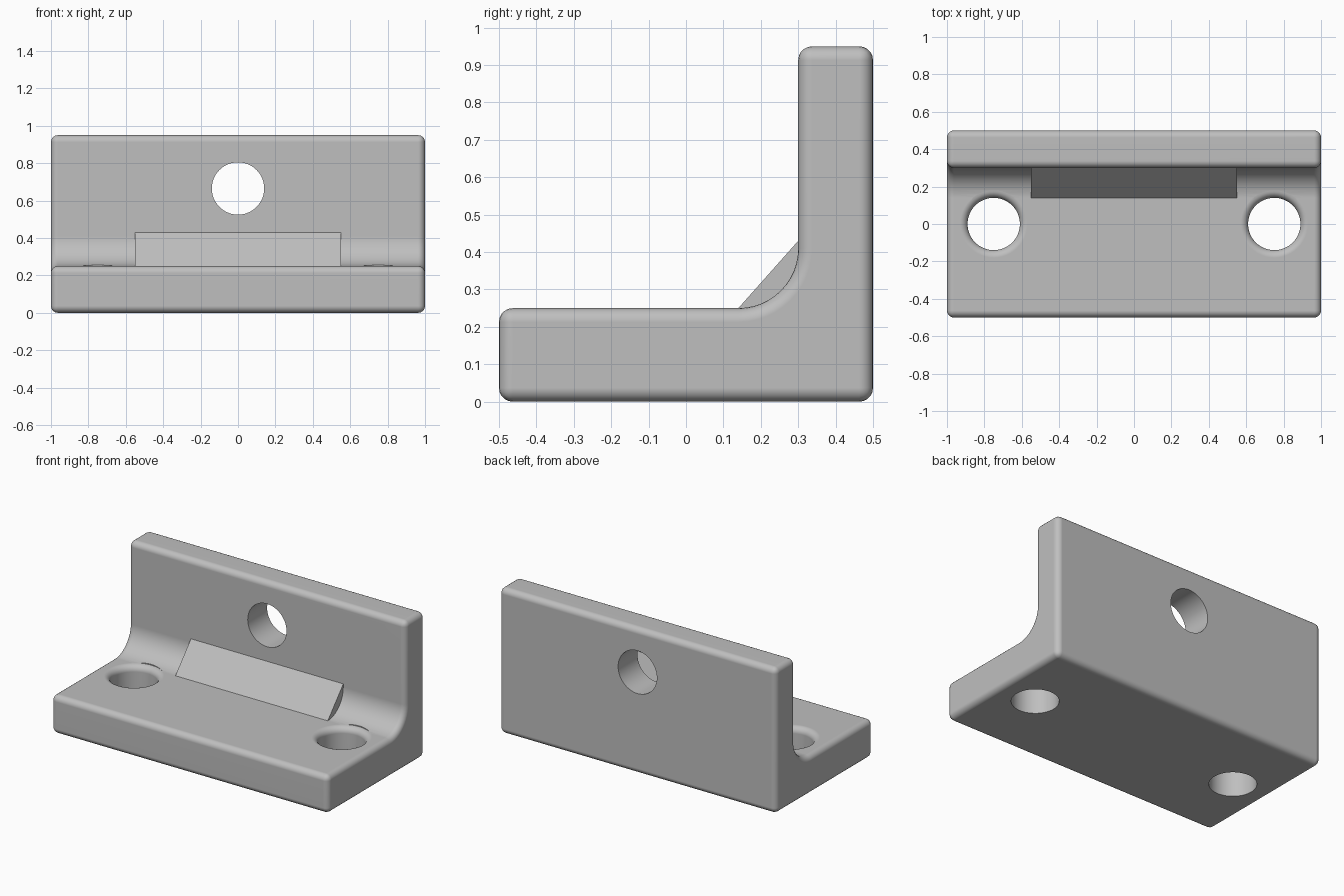
import bpy, bmesh, math

if "Cube" in bpy.data.objects:
    bpy.data.objects.remove(bpy.data.objects["Cube"])

grey = bpy.data.materials.new("bracket grey")
grey.diffuse_color = (0.52, 0.52, 0.52, 1)
grey.use_nodes = True
grey.node_tree.nodes["Principled BSDF"].inputs["Base Color"].default_value = grey.diffuse_color


def mesh_object(name, bm):
    bmesh.ops.recalc_face_normals(bm, faces=bm.faces[:])
    mesh = bpy.data.meshes.new(name)
    bm.to_mesh(mesh)
    bm.free()
    mesh.materials.append(grey)
    ob = bpy.data.objects.new(name, mesh)
    bpy.context.collection.objects.link(ob)
    return ob


def extrude_x(name, profile, half):
    """Extrude a (y, z) outline symmetrically along x."""
    bm = bmesh.new()
    face = bm.faces.new([bm.verts.new((-half, y, z)) for y, z in profile])
    ext = bmesh.ops.extrude_face_region(bm, geom=[face])["geom"]
    bmesh.ops.translate(bm, vec=(2 * half, 0, 0),
                        verts=[v for v in ext if isinstance(v, bmesh.types.BMVert)])
    return mesh_object(name, bm)


def round_cutter(name, profile, location, tilt=0.0, sides=48):
    """Solid of revolution from (radius, height) pairs."""
    bm = bmesh.new()
    rings = [[bm.verts.new((r * math.cos(2 * math.pi * i / sides),
                            r * math.sin(2 * math.pi * i / sides), h))
              for i in range(sides)] for r, h in profile]
    for a, b in zip(rings, rings[1:]):
        for i in range(sides):
            j = (i + 1) % sides
            bm.faces.new((a[i], a[j], b[j], b[i]))
    bm.faces.new(rings[0])
    bm.faces.new(rings[-1])
    ob = mesh_object(name, bm)
    ob.location = location
    ob.rotation_euler.x = tilt
    return ob


def boolean(target, tool, operation):
    mod = target.modifiers.new(tool.name, 'BOOLEAN')
    mod.object, mod.operation, mod.solver = tool, operation, 'EXACT'
    tool.hide_render = True
    tool.hide_set(True)


# L-shaped body with a concave inner fillet and rounded outer edges
R = 0.16
fillet = [(0.30 - R + R * math.sin(a), 0.25 + R - R * math.cos(a))
          for a in (math.pi / 2 * i / 12 for i in range(13))]
body = extrude_x("bracket_body", [(-0.5, 0), (-0.5, 0.25)] + fillet
                 + [(0.3, 0.95), (0.5, 0.95), (0.5, 0)], 1.0)
bevel = body.modifiers.new("rounded edges", 'BEVEL')
bevel.width, bevel.segments = 0.037, 5
bevel.limit_method, bevel.angle_limit = 'ANGLE', math.radians(40)

# Sloped reinforcing wedge in the inner corner
wedge = extrude_x("corner_wedge", [(0.12, 0.2275), (0.32, 0.4525), (0.32, 0.2275)], 0.55)
boolean(body, wedge, 'UNION')

# Base holes with a rounded upper lip
lip = 0.04
flare = [(0.14 + lip * (1 - math.cos(a)), 0.25 - lip + lip * math.sin(a))
         for a in (math.pi / 2 * i / 6 for i in range(7))]
for side, x in (("left", -0.75), ("right", 0.75)):
    boolean(body, round_cutter(side + "_base_hole_cutter",
                               [(0.14, -0.1)] + flare + [(0.18, 0.4)], (x, 0, 0)), 'DIFFERENCE')

# Straight hole through the upright wall
boolean(body, round_cutter("wall_hole_cutter", [(0.14, -0.3), (0.14, 0.3)],
                           (0, 0.4, 0.665), math.pi / 2), 'DIFFERENCE')

# Bake the modifiers, drop the helpers and smooth the rounded faces
bpy.context.view_layer.update()
baked = bpy.data.meshes.new_from_object(
    body.evaluated_get(bpy.context.evaluated_depsgraph_get()))
body.modifiers.clear()
body.data = baked
baked.materials.clear()
baked.materials.append(grey)
for ob in list(bpy.data.objects):
    if ob != body:
        bpy.data.objects.remove(ob)
bpy.context.view_layer.objects.active = body
body.select_set(True)
bpy.ops.object.shade_smooth_by_angle(angle=math.radians(30))
weighted = body.modifiers.new("even shading", 'WEIGHTED_NORMAL')
weighted.keep_sharp = True
